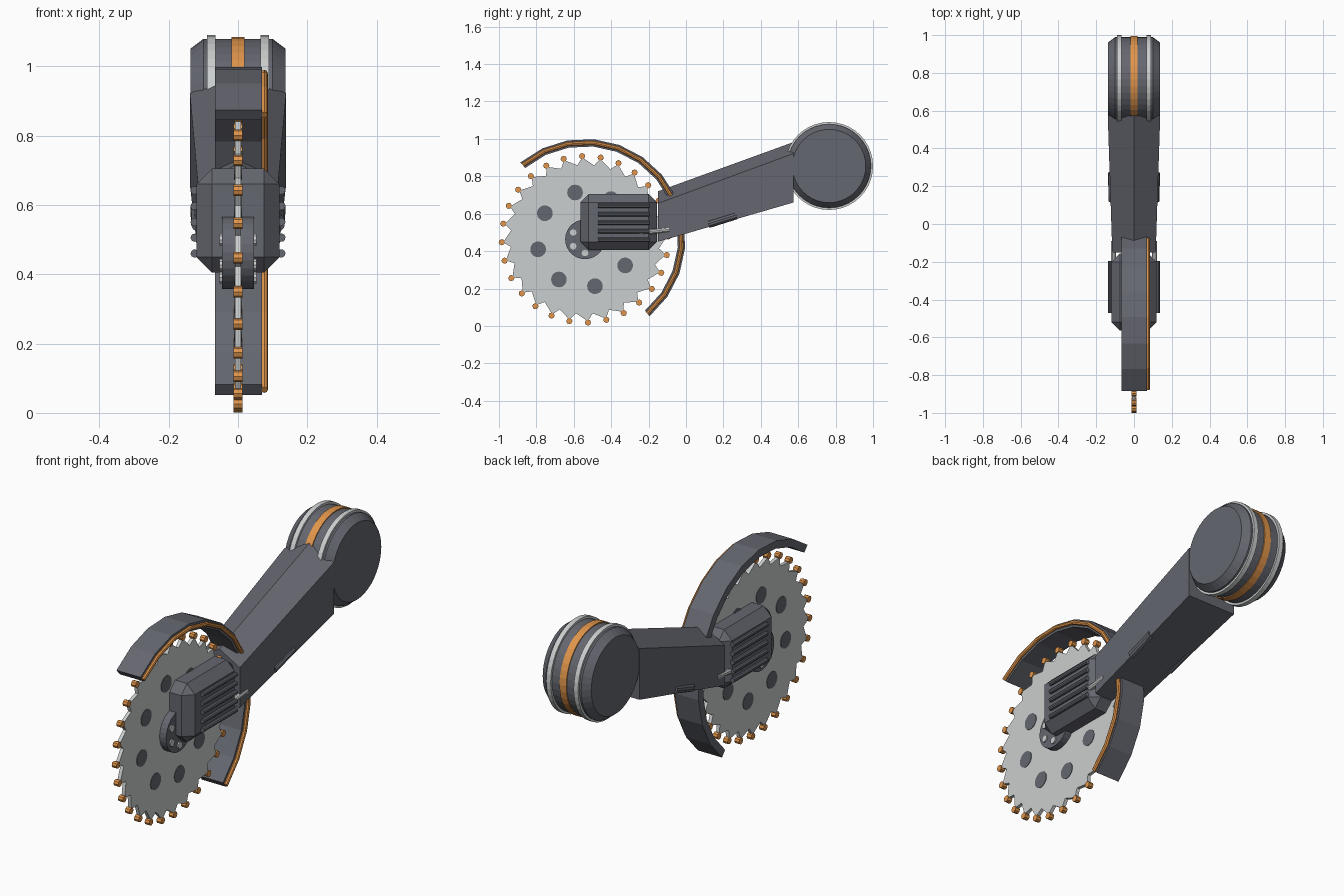
import bpy, bmesh, math
from mathutils import Vector

old = bpy.data.objects.get("Cube")
if old:
    bpy.data.objects.remove(old, do_unlink=True)


def material(name, rgb):
    m = bpy.data.materials.new(name)
    m.use_nodes = True
    m.diffuse_color = (*rgb, 1)
    bsdf = next(n for n in m.node_tree.nodes if n.type == 'BSDF_PRINCIPLED')
    bsdf.inputs["Base Color"].default_value = (*rgb, 1)
    bsdf.inputs["Roughness"].default_value = 0.6
    return m


DARK = material("dark grey metal", (0.13, 0.135, 0.16))
LIGHT = material("light steel", (0.6, 0.62, 0.62))
ORANGE = material("orange", (0.75, 0.3, 0.07))


def finish(bm, name, mat):
    bmesh.ops.recalc_face_normals(bm, faces=bm.faces[:])
    me = bpy.data.meshes.new(name)
    bm.to_mesh(me)
    bm.free()
    me.materials.append(mat)
    ob = bpy.data.objects.new(name, me)
    bpy.context.collection.objects.link(ob)
    return ob


def skin(bm, rings):
    """Join point rings of equal length into a closed, capped solid."""
    vs = [[bm.verts.new(p) for p in ring] for ring in rings]
    n = len(vs[0])
    for a, b in zip(vs, vs[1:]):
        for i in range(n):
            j = (i + 1) % n
            bm.faces.new((a[i], a[j], b[j], b[i]))
    bm.faces.new(vs[0])
    bm.faces.new(vs[-1])


def loft(name, solids, mat):
    bm = bmesh.new()
    for rings in solids:
        skin(bm, rings)
    return finish(bm, name, mat)


def lathe(y, z, profile, n):
    """Rings around an x axis through (y, z); profile is (x, radius)."""
    return [[(x, y + r * math.cos(i * math.tau / n), z + r * math.sin(i * math.tau / n))
             for i in range(n)] for x, r in profile]


def disc(y, z, x0, x1, r, n):
    return lathe(y, z, [(x0, r), (x1, r)], n)


def rod(p, q, r0, r1, n=10):
    """Round bar between two points."""
    p, q = Vector(p), Vector(q)
    d = (q - p).normalized()
    u = d.orthogonal().normalized()
    v = d.cross(u)
    return [[c + r * (u * math.cos(i * math.tau / n) + v * math.sin(i * math.tau / n))
             for i in range(n)] for c, r in ((p, r0), (q, r1))]


def polar(r, degrees):
    a = math.radians(degrees)
    return HUB_Y + r * math.cos(a), HUB_Z + r * math.sin(a)


HUB_Y, HUB_Z = -0.54, 0.463
DRUM_Y, DRUM_Z = 0.765, 0.855
TEETH = 28
STEP = 360 / TEETH

# Saw blade with swept teeth
outline = []
for k in range(TEETH):
    a = 272 + k * STEP
    outline += [polar(0.438, a), polar(0.398, a + STEP * 0.3)]
loft("saw_blade", [[[(x, y, z) for y, z in outline] for x in (-0.009, 0.009)]], LIGHT)

# Tooth tips
loft("tooth_tips", [disc(*polar(0.445, 272 + k * STEP), -0.013, 0.013, 0.0165, 8)
                    for k in range(TEETH)], ORANGE)

# Dark round marks in the blade
loft("blade_holes", [disc(*polar(0.256, 12 + 45 * k), -0.0115, 0.0115, 0.042, 20)
                     for k in range(8)], DARK)

# Hub and its bolts
loft("hub", [disc(HUB_Y, HUB_Z, -0.046, 0.046, 0.106, 28)], DARK)
loft("hub_bolts", [disc(*polar(0.073, 30 + 60 * k), -0.053, 0.053, 0.018, 10)
                   for k in range(6)], LIGHT)

# Curved guard and its trim strip
angles = [130 - 15 * k for k in range(13)]
loft("guard", [[[(x, *polar(r, a)) for x, r in
                 ((-0.067, 0.498), (0.069, 0.498), (0.069, 0.537), (-0.067, 0.537))]
                for a in angles]], DARK)
strip = [(0.076 + 0.01 * math.cos(i * math.tau / 8),
          0.518 + 0.011 * math.sin(i * math.tau / 8)) for i in range(8)]
loft("guard_trim", [[[(x, *polar(r, a)) for x, r in strip] for a in angles]], ORANGE)

# Chamfered motor housing
bm = bmesh.new()
bmesh.ops.create_cube(bm, size=1)
bmesh.ops.scale(bm, vec=(0.24, 0.41, 0.3), verts=bm.verts)
bmesh.ops.translate(bm, vec=(0, -0.36, 0.555), verts=bm.verts)
bmesh.ops.bevel(bm, geom=bm.edges[:], offset=0.045, offset_type='OFFSET',
                segments=1, affect='EDGES', profile=0.5)
finish(bm, "motor_housing", DARK)

# Cooling ribs on both sides
loft("motor_ribs", [rod((s * 0.125, -0.47, 0.46 + 0.0455 * k),
                        (s * 0.125, -0.195, 0.46 + 0.0455 * k), 0.012, 0.012)
                    for s in (-1, 1) for k in range(5)], DARK)


# Tapered arm with a peaked top
def arm_section(y, w, bottom, shoulder, ridge):
    return [(-w, y, bottom), (w, y, bottom), (w, y, shoulder), (0, y, ridge), (-w, y, shoulder)]


loft("arm", [[arm_section(-0.15, 0.115, 0.45, 0.655, 0.72),
              arm_section(0.575, 0.139, 0.66, 0.922, 0.983)]], DARK)

# Pistons along the arm sides
loft("piston_rods", [rod((s * 0.108, -0.25, 0.497), (s * 0.108, -0.09, 0.514), 0.014, 0.014)
                     for s in (-1, 1)], LIGHT)
loft("piston_sleeves", [rod((s * 0.115, 0.12, 0.543), (s * 0.118, 0.27, 0.59), 0.02, 0.02)
                        for s in (-1, 1)], DARK)

# Drum joint with rims and centre band
loft("drum", [lathe(DRUM_Y, DRUM_Z, [(-0.137, 0.196), (-0.1, 0.224), (0.1, 0.224),
                                     (0.137, 0.196)], 40)], DARK)
loft("drum_rims", [disc(DRUM_Y, DRUM_Z, s * 0.065, s * 0.09, 0.235, 40)
                   for s in (-1, 1)], LIGHT)
loft("drum_band", [disc(DRUM_Y, DRUM_Z, -0.019, 0.019, 0.229, 40)], ORANGE)
